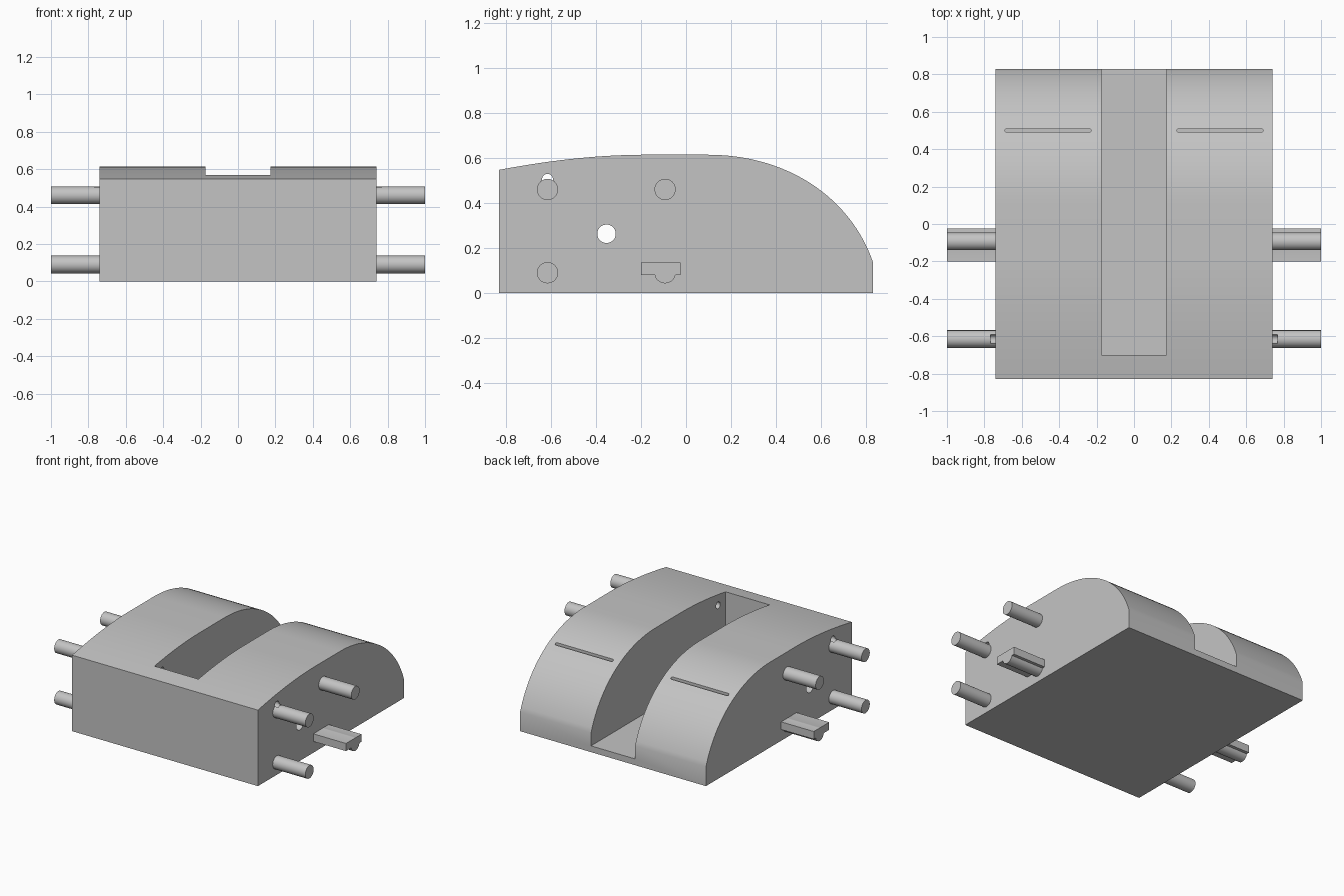
import bpy, bmesh, math
from mathutils import Vector, Matrix
from mathutils.geometry import interpolate_bezier

if "Cube" in bpy.data.objects:
    bpy.data.objects.remove(bpy.data.objects["Cube"])

grey = bpy.data.materials.new("light_grey")
grey.use_nodes = True
grey.diffuse_color = (0.55, 0.55, 0.55, 1)
grey.node_tree.nodes["Principled BSDF"].inputs["Base Color"].default_value = (0.55, 0.55, 0.55, 1)


def prism(name, outline, x0, x1):
    """Extrude a (y, z) outline along x."""
    bm = bmesh.new()
    face = bm.faces.new([bm.verts.new((x0, y, z)) for y, z in outline])
    ext = bmesh.ops.extrude_face_region(bm, geom=[face])
    moved = [v for v in ext["geom"] if isinstance(v, bmesh.types.BMVert)]
    bmesh.ops.translate(bm, verts=moved, vec=(x1 - x0, 0, 0))
    bmesh.ops.recalc_face_normals(bm, faces=bm.faces)
    mesh = bpy.data.meshes.new(name)
    bm.to_mesh(mesh)
    bm.free()
    mesh.materials.append(grey)
    obj = bpy.data.objects.new(name, mesh)
    bpy.context.collection.objects.link(obj)
    return obj


def rect(y0, y1, z0, z1):
    return [(y0, z0), (y1, z0), (y1, z1), (y0, z1)]


def circle(y, z, r, n=40):
    return [(y + r * math.cos(math.tau * i / n), z + r * math.sin(math.tau * i / n)) for i in range(n)]


def activate(obj):
    bpy.ops.object.select_all(action="DESELECT")
    obj.select_set(True)
    bpy.context.view_layer.objects.active = obj


def boolean(obj, tool, operation="DIFFERENCE"):
    """Apply the tool to the object, then discard the tool."""
    tool.hide_render = True
    mod = obj.modifiers.new("cut", "BOOLEAN")
    mod.operation, mod.solver, mod.object = operation, "EXACT", tool
    activate(obj)
    bpy.ops.object.modifier_apply(modifier=mod.name)
    bpy.data.objects.remove(tool)


def smooth(obj):
    activate(obj)
    bpy.ops.object.shade_smooth_by_angle(angle=math.radians(25))


def bezier(*pts, n=28):
    a, b, c, d = [Vector(p).to_3d() for p in pts]
    return [(p.x, p.y) for p in interpolate_bezier(a, b, c, d, n)]


HALF, BACK, FRONT = 0.74, 0.83, -0.83
PEG_R, PEG_Y, REAR_Y, HIGH, LOW = 0.047, -0.615, -0.093, 0.46, 0.09

# Domed body
outline = [(FRONT, 0), (BACK, 0)]
outline += bezier((BACK, 0.138), (0.73, 0.425), (0.45, 0.613), (0.1, 0.614))
outline += bezier((-0.2, 0.614), (-0.4, 0.612), (-0.6, 0.59), (FRONT, 0.547), n=20)
body = prism("body", outline, -HALF, HALF)

# Central channel, open at the back
boolean(body, prism("channel_cutter", rect(-0.7, 1, 0.045, 1), -0.175, 0.175))

# Cross holes
boolean(body, prism("large_hole_cutter", circle(-0.353, 0.263, 0.041), -1, 1))
boolean(body, prism("small_hole_cutter", circle(PEG_Y, 0.505, 0.024), -1, 1))

# Narrow round-ended slits in the roof
for side in (-1, 1):
    arc = [math.pi * (i / 8 - 0.5) for i in range(9)]
    slit = [(0.681 + 0.009 * math.cos(a), 0.5 + 0.009 * math.sin(a)) for a in arc]
    slit += [(0.239 - 0.009 * math.cos(a), 0.5 - 0.009 * math.sin(a)) for a in arc]
    cutter = prism("slit_cutter", slit, 0.4, 1)
    # Turn the extrusion upright: (depth, along, across) becomes (x, y, z)
    cutter.data.transform(Matrix(((0, side, 0, 0), (0, 0, 1, 0), (1, 0, 0, 0), (0, 0, 0, 1))))
    if side == 1:
        pass
    else:
        cutter.data.flip_normals()
    boolean(body, cutter)
smooth(body)

# Pegs and the lower bracket on both sides
for side, word in ((1, "left"), (-1, "right")):
    inner, outer = side * (HALF - 0.002), side * 1.0

    top_front = prism(f"{word}_front_upper_peg", circle(PEG_Y, HIGH, PEG_R), inner, outer)
    boolean(top_front, prism("notch_cutter", circle(PEG_Y, 0.505, 0.024), side * 0.7, side * 0.767))
    low_front = prism(f"{word}_front_lower_peg", circle(PEG_Y, LOW, PEG_R), inner, outer)
    top_rear = prism(f"{word}_rear_upper_peg", circle(REAR_Y, HIGH, PEG_R), inner, outer)

    bracket = prism(f"{word}_rear_bracket", rect(-0.2, -0.025, 0.081, 0.136), inner, outer)
    boolean(bracket, prism("bracket_peg", circle(REAR_Y, LOW, PEG_R), inner, outer), "UNION")

    for part in (top_front, low_front, top_rear, bracket):
        smooth(part)
